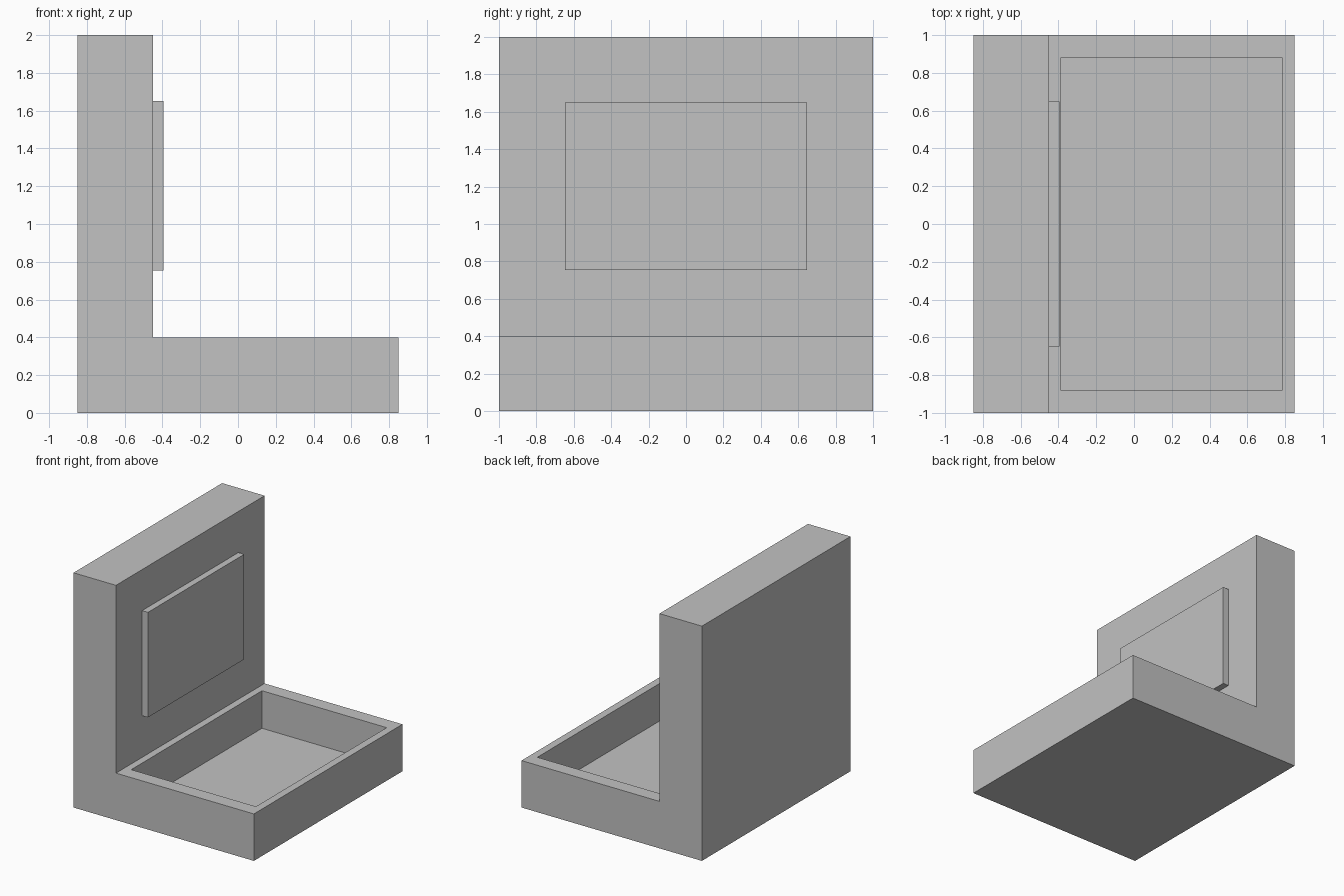
import bpy, bmesh
from mathutils import Vector

if "Cube" in bpy.data.objects:
    bpy.data.objects.remove(bpy.data.objects["Cube"])

grey = bpy.data.materials.new("light_grey")
grey.diffuse_color = (0.54, 0.54, 0.54, 1)
grey.use_nodes = True
grey.node_tree.nodes["Principled BSDF"].inputs["Base Color"].default_value = grey.diffuse_color


def finish(name, bm):
    bmesh.ops.recalc_face_normals(bm, faces=bm.faces[:])
    mesh = bpy.data.meshes.new(name)
    bm.to_mesh(mesh)
    bm.free()
    mesh.materials.append(grey)
    obj = bpy.data.objects.new(name, mesh)
    bpy.context.collection.objects.link(obj)
    return obj


# L-shaped body: side profile extruded along y
profile = [(-0.85, 0), (0.85, 0), (0.85, 0.4), (-0.45, 0.4), (-0.45, 2), (-0.85, 2)]
bm = bmesh.new()
side = bm.faces.new([bm.verts.new((x, -1, z)) for x, z in profile])
ext = bmesh.ops.extrude_face_region(bm, geom=[side], use_keep_orig=True)
bmesh.ops.translate(bm, vec=(0, 2, 0),
                    verts=[g for g in ext["geom"] if isinstance(g, bmesh.types.BMVert)])
bmesh.ops.recalc_face_normals(bm, faces=bm.faces[:])

# Tray recess: inset the top of the base, fit the rim, then sink the floor
tray = next(f for f in bm.faces
            if f.normal.z > 0.9 and abs(f.calc_center_median().z - 0.4) < 0.01)
bmesh.ops.inset_individual(bm, faces=[tray], thickness=0.06)
for v in tray.verts:
    v.co.x = 0.785 if v.co.x > 0.2 else -0.39
    v.co.y = 0.88 if v.co.y > 0 else -0.88
floor = bmesh.ops.extrude_discrete_faces(bm, faces=[tray])["faces"][0]
for v in floor.verts:
    v.co.z = 0.08
finish("body_with_tray", bm)

# Raised panel on the upright wall
bm = bmesh.new()
low, high = Vector((-0.45, -0.648, 0.755)), Vector((-0.395, 0.648, 1.65))
bmesh.ops.create_cube(bm, size=1)
bmesh.ops.scale(bm, vec=high - low, verts=bm.verts[:])
bmesh.ops.translate(bm, vec=(low + high) / 2, verts=bm.verts[:])
finish("wall_panel", bm)
